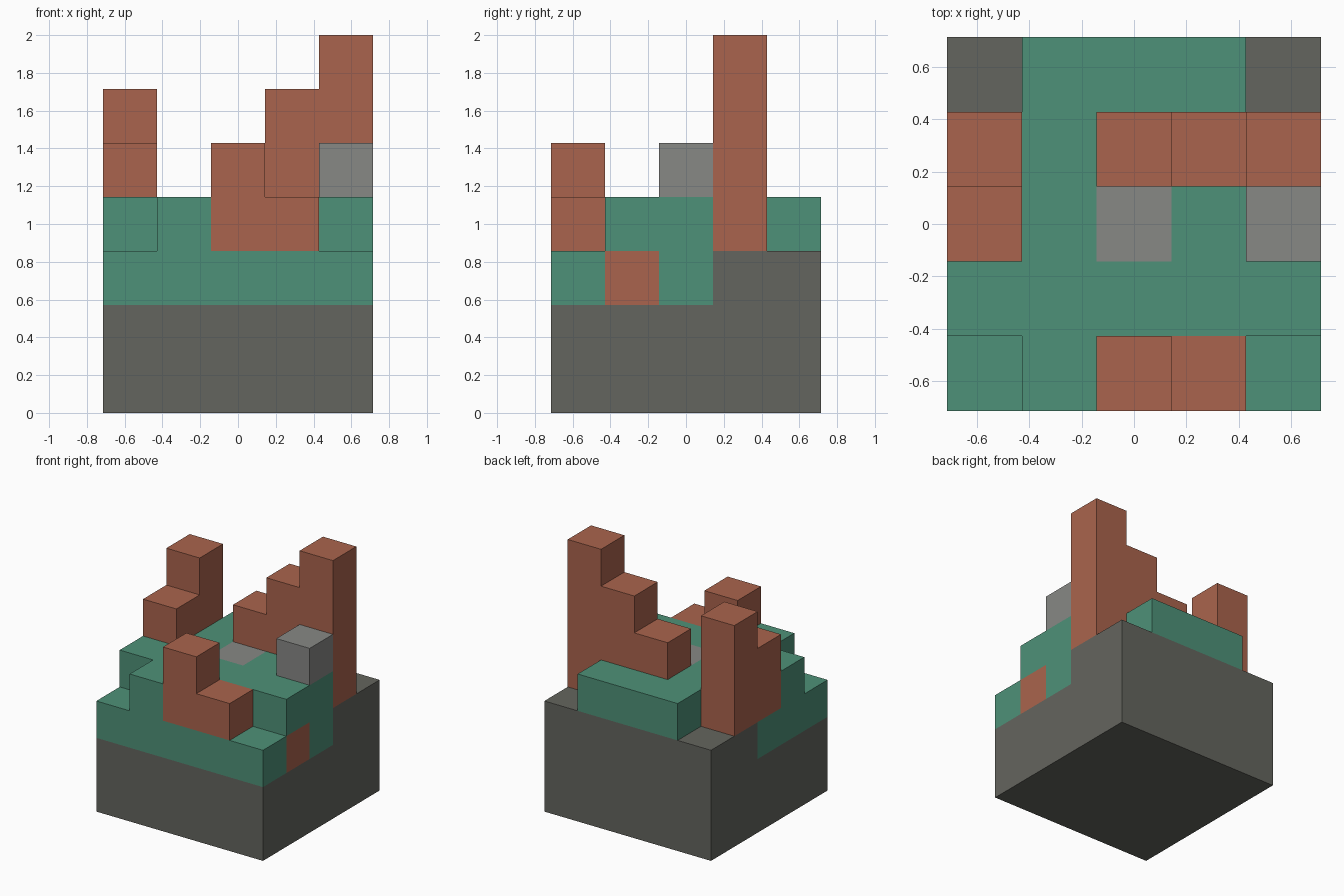
import bpy, bmesh
from mathutils import Vector

if "Cube" in bpy.data.objects:
    bpy.data.objects.remove(bpy.data.objects["Cube"], do_unlink=True)

CELL = 2 / 7       # edge of one block
N = 5              # blocks along each side


def material(name, rgb):
    m = bpy.data.materials.new(name)
    m.use_nodes = True
    m.diffuse_color = (*rgb, 1)
    m.node_tree.nodes["Principled BSDF"].inputs["Base Color"].default_value = (*rgb, 1)
    return m


stone = material("dark stone", (0.127, 0.13, 0.112))
green = material("grass green", (0.076, 0.283, 0.188))
brick = material("brick red", (0.402, 0.127, 0.074))
grey = material("light grey", (0.242, 0.246, 0.235))

grid = {}          # block position -> part name
parts = {}         # part name -> material


def fill(part, mat, xs, ys, zs):
    """Fill an inclusive range of blocks, replacing what was there."""
    parts[part] = mat
    for x in range(xs[0], xs[1] + 1):
        for y in range(ys[0], ys[1] + 1):
            for z in range(zs[0], zs[1] + 1):
                grid[x, y, z] = part


# Base: dark plinth with a higher back ledge
fill("stone_base", stone, (0, 4), (0, 4), (0, 1))
fill("stone_base", stone, (0, 4), (3, 4), (2, 2))

# Green terrace in two steps
fill("green_terrace", green, (0, 4), (0, 2), (2, 2))
fill("green_terrace", green, (0, 4), (1, 2), (3, 3))
fill("green_terrace", green, (1, 3), (3, 4), (3, 3))
fill("green_terrace", green, (1, 1), (0, 0), (3, 3))

# Stepped brick wall rising to the back left tower
for i in range(3):
    fill("back_wall", brick, (2 + i, 2 + i), (3, 3), (3, 4 + i))

# Right tower with its lower step
fill("right_tower", brick, (0, 0), (3, 3), (3, 5))
fill("right_tower", brick, (0, 0), (2, 2), (3, 4))

# Low front wall and the block set into the left side
fill("front_wall", brick, (2, 3), (0, 0), (3, 3))
fill("front_wall", brick, (2, 2), (0, 0), (4, 4))
fill("side_block", brick, (4, 4), (1, 1), (2, 2))

# Grey paving slab and grey block
fill("paving_slab", grey, (2, 2), (2, 2), (3, 3))
fill("grey_block", grey, (4, 4), (2, 2), (4, 4))


def build(part, mat):
    """Make the exposed faces of one part's blocks and merge the flat areas."""
    bm = bmesh.new()
    for pos, owner in grid.items():
        if owner != part:
            continue
        centre = Vector((pos[0] + 0.5 - N / 2, pos[1] + 0.5 - N / 2, pos[2] + 0.5)) * CELL
        for axis in range(3):
            for side in (-1, 1):
                n = Vector((0, 0, 0))
                n[axis] = side
                if tuple(int(p + d) for p, d in zip(pos, n)) in grid:
                    continue
                u = Vector((0, 0, 0))
                u[(axis + 1) % 3] = 1
                v = n.cross(u)
                corners = (-u - v, u - v, u + v, v - u)
                bm.faces.new([bm.verts.new(centre + (n + c) * CELL / 2) for c in corners])
    bmesh.ops.remove_doubles(bm, verts=bm.verts, dist=0.001)
    bmesh.ops.dissolve_limit(bm, angle_limit=0.01, verts=bm.verts, edges=bm.edges)
    mesh = bpy.data.meshes.new(part)
    bm.to_mesh(mesh)
    bm.free()
    mesh.materials.append(mat)
    bpy.context.collection.objects.link(bpy.data.objects.new(part, mesh))


for part, mat in parts.items():
    build(part, mat)
